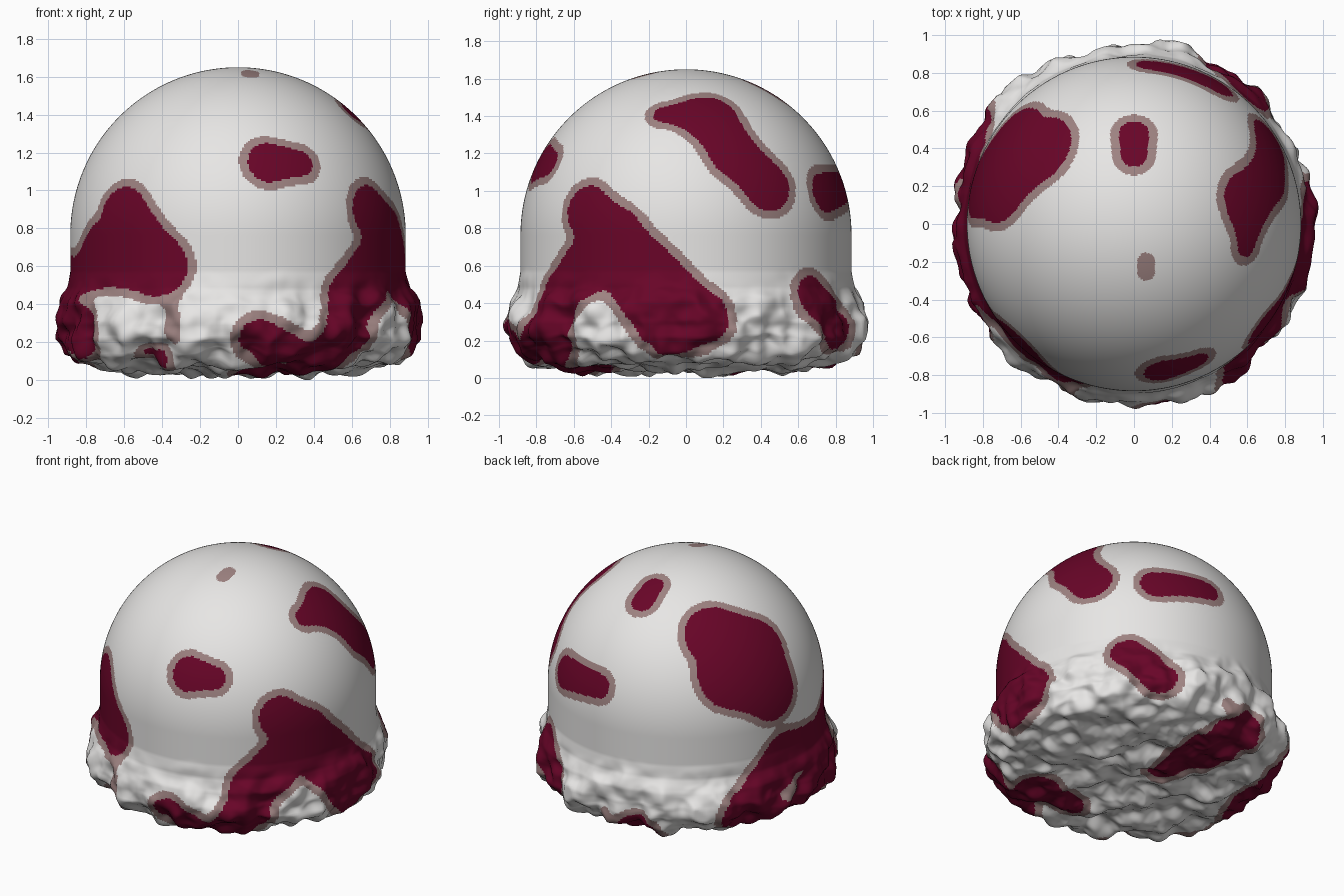
import bpy, math
from mathutils import Vector, noise

if "Cube" in bpy.data.objects:
    bpy.data.objects.remove(bpy.data.objects["Cube"])

SEG, STEP, R0, ZC, HALO = 430, 0.0108, 0.885, 0.765, 0.047

# ---- profile (radius, height): rough underside and skirt, the dome follows as an arc
BASE = [(0, .055), (.6, .058), (.75, .075), (.84, .1), (.905, .145), (.95, .22),
        (.957, .3), (.938, .4), (.9, .48), (R0, .57), (R0, ZC)]

# ---- blotches: strokes of (azimuth from front, height, radius);
# a negative height means a distance from the centre of the underside
STROKES = [
    [(12, 1.15, .115), (24, 1.145, .075)],                                       # front oval
    [(79, 1.41, .06), (101, 1.4, .15), (110, 1.2, .13), (121, 1.03, .14)],       # right streak
    [(150, .99, .11), (174, 1.02, .08)],                                         # back oval
    [(-128, 1.37, .2), (-107, 1.25, .2), (-105, .99, .18), (-120, 1.17, .27)],   # upper left
    [(180, 1.57, .07), (180, 1.51, .08)],                                        # narrow top spot
    [(-44, .85, .17), (-28, .6, .15), (-55, .66, .16), (-72, .51, .13),          # left, into skirt
     (-100, .53, .15), (-122, .22, .14), (-98, -.9, .16), (-80, .33, .15), (-60, .26, .13)],
    [(53, .89, .14), (63, .73, .18), (86, .35, .21), (95, .32, .15)],            # right, into skirt
    [(57, .64, .17), (41, .42, .14), (38, .22, .15), (25, -.88, .13), (7, .21, .11)],
    [(9, -.56, .1), (32, -.64, .16)],                                            # front underside
    [(138, .43, .12), (150, .26, .12)],                                          # back right skirt
    [(208, -.18, .08), (196, -.52, .17), (194, -.9, .15)],                       # back underside
    [(-34, .12, .02), (-28, .12, .04)],                                          # front skirt spot
    [(14, 1.61, 0), (18, 1.625, 0)],                                             # pale-only marks
    [(-22, .42, 0), (-21, .24, 0)],
    [(181, .18, 0)],
]


def radius(z):
    if z >= ZC:
        return math.sqrt(max(R0 * R0 - (z - ZC) ** 2, 0))
    for (r1, z1), (r2, z2) in zip(BASE[3:], BASE[4:]):
        if z1 <= z <= z2:
            return r1 + (r2 - r1) * (z - z1) / (z2 - z1)
    return .84


def place(az, r, z):
    a = math.radians(az)
    return Vector((r * math.sin(a), -r * math.cos(a), z))


def on_surface(az, z):
    return place(az, -z, .06) if z < 0 else place(az, radius(z), z)


segments = []
for stroke in STROKES:
    for p, q in zip(stroke, stroke[1:] or stroke):
        a, b = on_surface(*p[:2]), on_surface(*q[:2])
        ab = b - a
        reach = ab.length / 2 + max(p[2], q[2]) + .12
        segments.append((a, ab, max(ab.length_squared, 1e-9), p[2], q[2] - p[2], (a + b) / 2, reach))


def colour(p):
    """Blend the distances to all strokes: red inside, mauve around, white elsewhere."""
    best = 1
    for a, ab, ll, r, dr, mid, reach in segments:
        if (p - mid).length > reach:
            continue
        t = max(0, min(1, (p - a).dot(ab) / ll))
        d = (p - a - ab * t).length - r - dr * t
        h = max(.05 - abs(d - best), 0)
        best = min(d, best) - h * h * 5
    return 1 if best < 0 else 2 if best < HALO else 0


# ---- resample the profile evenly
rings = []
for (r1, z1), (r2, z2) in zip(BASE, BASE[1:]):
    n = max(1, round(math.hypot(r2 - r1, z2 - z1) / STEP))
    rings += [(r1 + (r2 - r1) * t / n, z1 + (z2 - z1) * t / n) for t in range(n)]
n = round(R0 * math.pi / 2 / STEP)
rings += [(R0 * math.cos(math.pi / 2 * t / n), ZC + R0 * math.sin(math.pi / 2 * t / n)) for t in range(n)]
rings = rings[1:]


# ---- craggy surface on the skirt and underside, fading out below the dome
def rough(p, normal):
    w = max(0, min(1, (.58 + .08 * noise.noise(p * 4) - p.z) / .27))
    if w == 0:
        return p
    w = w * w * (3 - 2 * w)
    shift = Vector((7, 3, 1))
    d = .055 * noise.noise(p * 5.5) + .035 * noise.noise(p * 10 + shift)
    d += .03 * (.3 - abs(noise.noise(p * 7 - shift))) + .003 * noise.noise(p * 24)
    p = p + normal * (d * w)
    r = math.hypot(p.x, p.y)
    if r > .995:
        p.x, p.y = p.x * .995 / r, p.y * .995 / r
    p.z = max(p.z, 0)
    return p


verts, faces, mats = [], [], []
for i, (r, z) in enumerate(rings):
    ra, za = rings[max(i - 4, 0)]
    rb, zb = rings[min(i + 4, len(rings) - 1)]
    ln = math.hypot(rb - ra, zb - za)
    for s in range(SEG):
        az = s * 360 / SEG
        verts.append(rough(place(az, r, z), place(az, (zb - za) / ln, -(rb - ra) / ln)))
for i in range(len(rings) - 1):
    r, z = [(a + b) / 2 for a, b in zip(rings[i], rings[i + 1])]
    for s in range(SEG):
        t = (s + 1) % SEG
        faces.append((i * SEG + s, i * SEG + t, (i + 1) * SEG + t, (i + 1) * SEG + s))
        mats.append(colour(place((s + .5) * 360 / SEG, r, z)))
# close both poles
bottom, top, last = len(verts), len(verts) + 1, (len(rings) - 1) * SEG
verts += [rough(Vector((0, 0, .055)), Vector((0, 0, -1))), Vector((0, 0, ZC + R0))]
for s in range(SEG):
    t = (s + 1) % SEG
    faces += [(bottom, t, s), (last + s, last + t, top)]
    mats += [0, 0]

mesh = bpy.data.meshes.new("ice_cream_scoop")
mesh.from_pydata(verts, [], faces)
for name, rgb in (("cream white", (.8, .79, .78)), ("dark berry red", (.14, .0015, .021)),
                  ("pale mauve", (.34, .225, .22))):
    m = bpy.data.materials.new(name)
    m.diffuse_color = (*rgb, 1)
    m.use_nodes = True
    m.node_tree.nodes["Principled BSDF"].inputs["Base Color"].default_value = m.diffuse_color
    mesh.materials.append(m)
mesh.polygons.foreach_set("material_index", mats)
mesh.polygons.foreach_set("use_smooth", [True] * len(faces))
mesh.update()
scoop = bpy.data.objects.new("ice_cream_scoop", mesh)
bpy.context.collection.objects.link(scoop)
